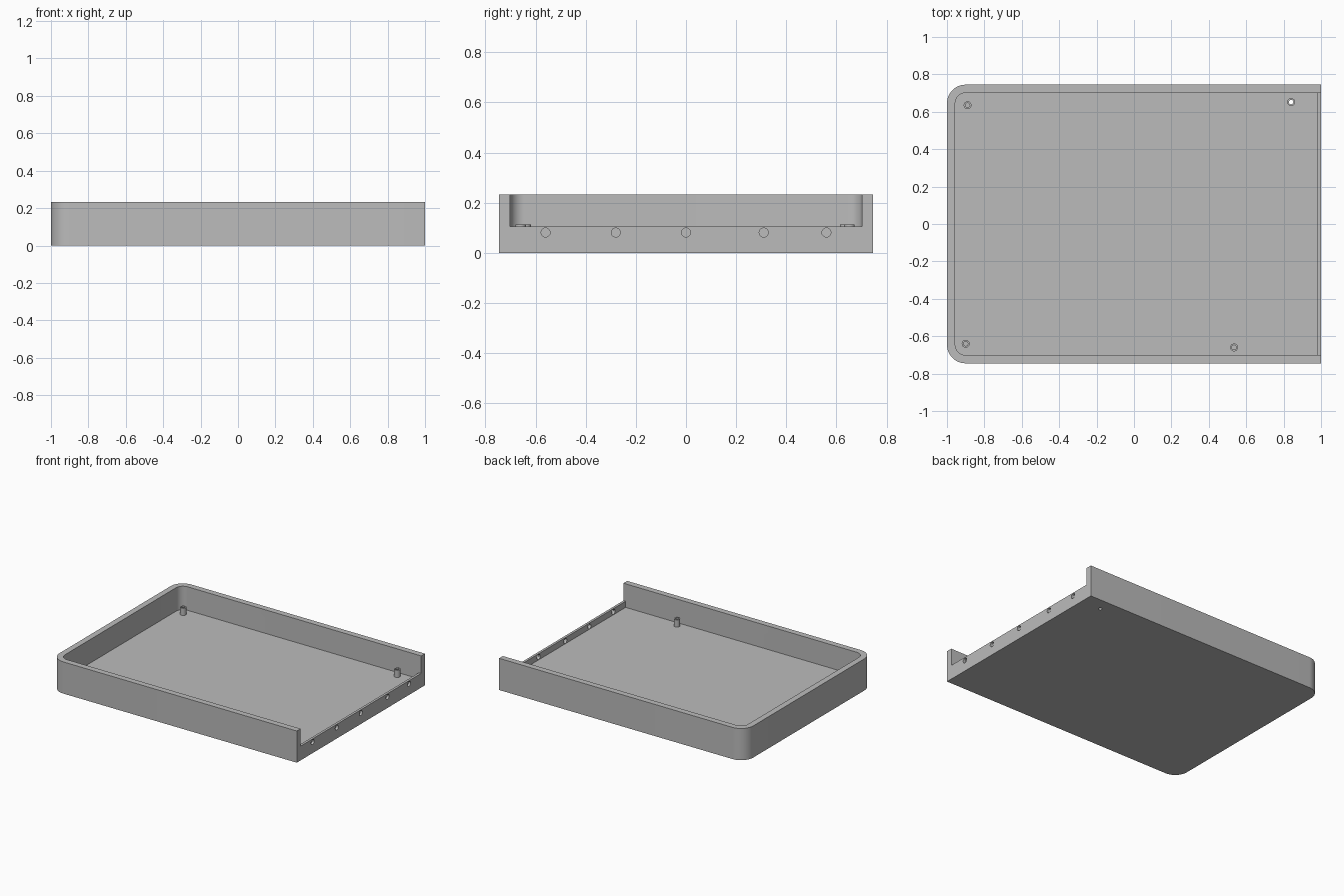
import bpy, math

cube = bpy.data.objects.get("Cube")
if cube:
    bpy.data.objects.remove(cube, do_unlink=True)

HALF_Y, HEIGHT, WALL = 0.745, 0.233, 0.044
FLOOR, LIP_TOP, LIP_INNER_X = 0.06, 0.105, 0.982
POST_TOP, POST_R, BORE_R, VENT_R = 0.113, 0.021, 0.012, 0.018

grey = bpy.data.materials.new("plain_grey")
grey.use_nodes = True
grey.diffuse_color = (0.5, 0.5, 0.5, 1)
grey.node_tree.nodes["Principled BSDF"].inputs["Base Color"].default_value = (0.5, 0.5, 0.5, 1)


def prism(name, outline, z0, z1):
    """Extrude a counter-clockwise outline from z0 to z1."""
    n = len(outline)
    verts = [(x, y, z) for z in (z0, z1) for x, y in outline]
    faces = [list(range(n))[::-1], list(range(n, 2 * n))]
    faces += [(i, (i + 1) % n, (i + 1) % n + n, i + n) for i in range(n)]
    mesh = bpy.data.meshes.new(name)
    mesh.from_pydata(verts, [], faces)
    mesh.materials.append(grey)
    obj = bpy.data.objects.new(name, mesh)
    bpy.context.collection.objects.link(obj)
    return obj


def rounded_end(x0, x1, half_y, r, steps=12):
    """Rectangle whose two corners on the x0 side are rounded."""
    pts = [(x1, -half_y), (x1, half_y)]
    for side, start in ((1, 90), (-1, 180)):
        for i in range(steps + 1):
            a = math.radians(start + 90 * i / steps)
            pts.append((x0 + r + r * math.cos(a), side * (half_y - r) + r * math.sin(a)))
    return pts


def cylinder(name, x, y, r, z0, z1, sides=32):
    ring = [(x + r * math.cos(math.tau * i / sides), y + r * math.sin(math.tau * i / sides))
            for i in range(sides)]
    return prism(name, ring, z0, z1)


def combine(target, tool, operation):
    mod = target.modifiers.new(operation.lower(), "BOOLEAN")
    mod.operation, mod.object, mod.solver = operation, tool, "EXACT"
    bpy.context.view_layer.objects.active = target
    bpy.ops.object.modifier_apply(modifier=mod.name)
    bpy.data.objects.remove(tool, do_unlink=True)


# Tray shell: rounded at one end, open above a low lip at the other
tray = prism("tray", rounded_end(-1, 1, HALF_Y, 0.1), 0, HEIGHT)
inner_y = HALF_Y - WALL
combine(tray, prism("cavity", rounded_end(-1 + WALL, LIP_INNER_X, inner_y, 0.056), FLOOR, 0.4), "DIFFERENCE")
notch = [(0.9, -inner_y), (1.1, -inner_y), (1.1, inner_y), (0.9, inner_y)]
combine(tray, prism("notch", notch, LIP_TOP, 0.4), "DIFFERENCE")

# Mounting posts with bores; only one bore passes through the floor
posts = [(-0.89, 0.635, False), (-0.9, -0.64, False), (0.535, -0.66, False), (0.84, 0.652, True)]
for x, y, through in posts:
    combine(tray, cylinder("post", x, y, POST_R, FLOOR - 0.02, POST_TOP), "UNION")
    combine(tray, cylinder("bore", x, y, BORE_R, -0.1 if through else FLOOR, 0.2), "DIFFERENCE")

# Row of round holes through the low lip
for y in (-0.56, -0.28, 0, 0.31, 0.56):
    hole = cylinder("lip_hole", 0, 0, VENT_R, -0.04, 0.04)
    hole.rotation_euler = (0, math.pi / 2, 0)
    hole.location = (1, y, 0.081)
    bpy.context.view_layer.update()
    combine(tray, hole, "DIFFERENCE")

# Smooth rounded corners and bores, keep edges crisp
bpy.ops.object.select_all(action="DESELECT")
tray.select_set(True)
bpy.context.view_layer.objects.active = tray
bpy.ops.object.shade_smooth_by_angle(angle=math.radians(30))
